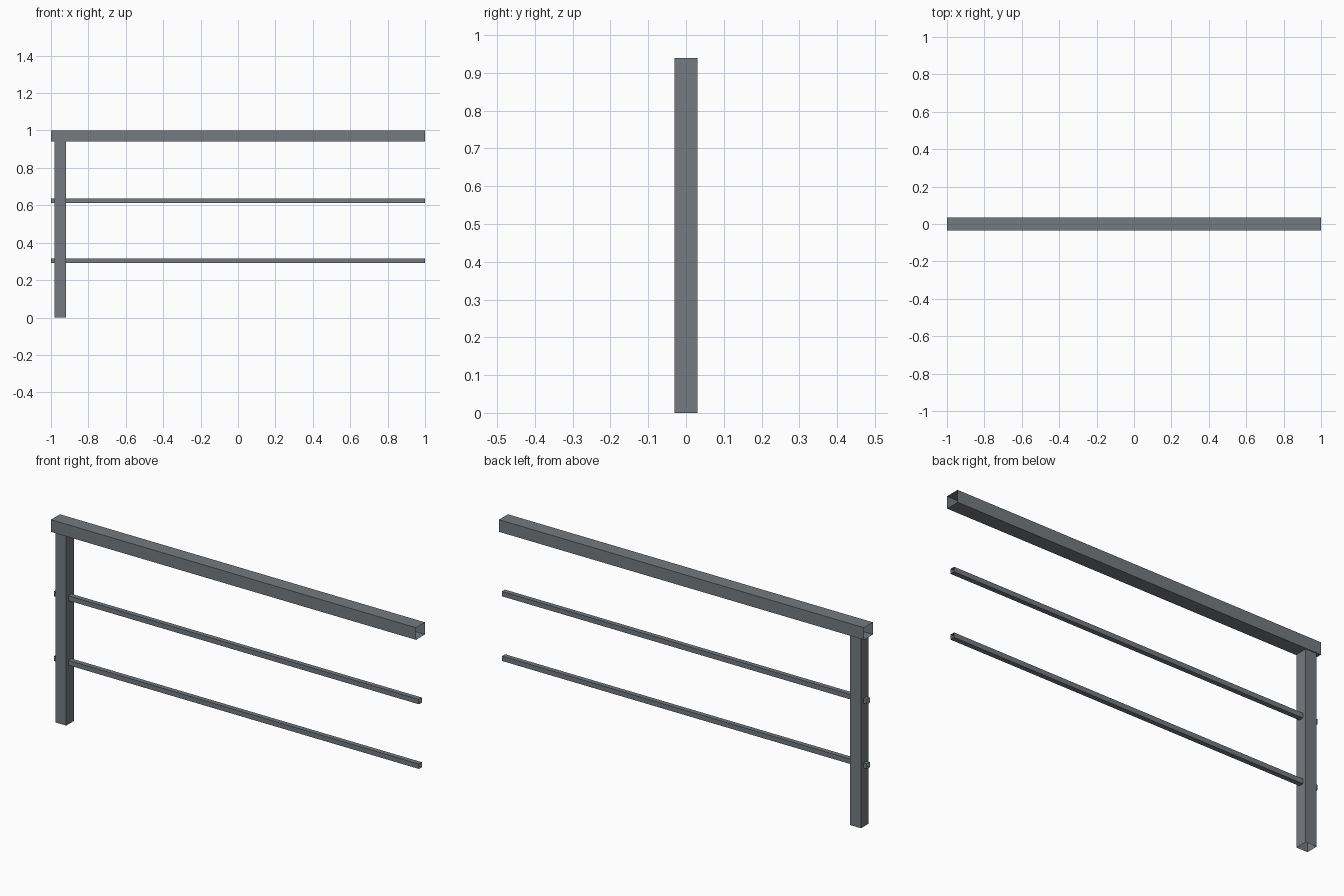
import bpy
import bmesh
from mathutils import Vector

if "Cube" in bpy.data.objects:
    bpy.data.objects.remove(bpy.data.objects["Cube"])

steel = bpy.data.materials.new("grey_steel")
steel.diffuse_color = (0.18, 0.195, 0.21, 1.0)
steel.use_nodes = True
steel.node_tree.nodes["Principled BSDF"].inputs["Base Color"].default_value = steel.diffuse_color


def tube(name, center, size, axis):
    """Thin-walled square tube, open at both ends along the given axis."""
    bm = bmesh.new()
    bmesh.ops.create_cube(bm, size=1.0)
    bm.normal_update()
    ends = [f for f in bm.faces if abs(f.normal[axis]) > 0.9]
    bmesh.ops.delete(bm, geom=ends, context='FACES_ONLY')
    bmesh.ops.scale(bm, vec=Vector(size), verts=bm.verts)
    mesh = bpy.data.meshes.new(name)
    bm.to_mesh(mesh)
    bm.free()
    mesh.materials.append(steel)
    obj = bpy.data.objects.new(name, mesh)
    obj.location = center
    bpy.context.collection.objects.link(obj)
    return obj


# Handrail along the top
tube("top_rail", (0, 0, 0.97), (2.0, 0.07, 0.06), 0)

# Upright near the left end
tube("post", (-0.95, 0, 0.47), (0.06, 0.06, 0.94), 2)

# Slim bars running through the post
for name, z in (("lower_bar", 0.304), ("upper_bar", 0.624)):
    tube(name, (0, 0, z), (2.0, 0.024, 0.024), 0)
